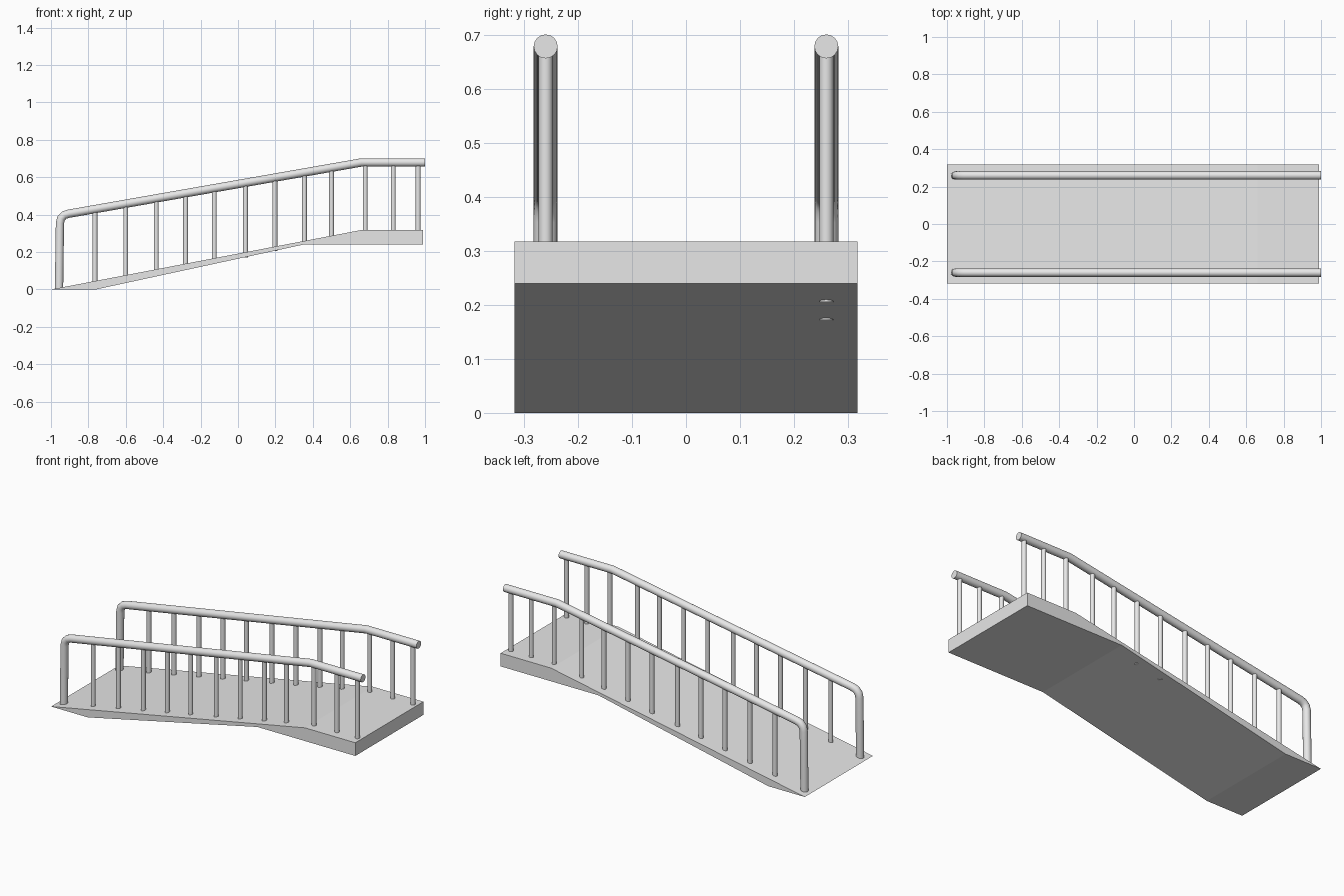
import bpy
import bmesh
from mathutils import Vector

cube = bpy.data.objects.get("Cube")
if cube:
    bpy.data.objects.remove(cube, do_unlink=True)

HALF_WIDTH = 0.318
RAIL_Y = 0.26
RAIL_RADIUS = 0.0222
BALUSTER_RADIUS = 0.013

grey = bpy.data.materials.new("light_grey")
grey.use_nodes = True
colour = (0.8, 0.8, 0.8, 1)
grey.diffuse_color = colour
grey.node_tree.nodes["Principled BSDF"].inputs["Base Color"].default_value = colour


def height_on(points, x):
    """Height of a broken line at x."""
    for (x0, z0), (x1, z1) in zip(points, points[1:]):
        if x0 <= x <= x1:
            return z0 + (z1 - z0) * (x - x0) / (x1 - x0)
    return points[-1][1]


def finish(obj, smooth):
    obj.data.materials.append(grey)
    bpy.ops.object.select_all(action="DESELECT")
    obj.select_set(True)
    bpy.context.view_layer.objects.active = obj
    if smooth:
        bpy.ops.object.shade_smooth_by_angle(angle=0.7)


# Deck: side profile extruded across the width
deck_top = [(-1, 0), (0.66, 0.318), (0.99, 0.318)]
deck_bottom = [(-1, 0), (-0.76, 0), (0.35, 0.24), (0.99, 0.24)]
bm = bmesh.new()
outline = deck_bottom + deck_top[:0:-1]
face = bm.faces.new([bm.verts.new((x, -HALF_WIDTH, z)) for x, z in outline])
ext = bmesh.ops.extrude_face_region(bm, geom=[face])
verts = [g for g in ext["geom"] if isinstance(g, bmesh.types.BMVert)]
bmesh.ops.translate(bm, verts=verts, vec=Vector((0, 2 * HALF_WIDTH, 0)))
bmesh.ops.recalc_face_normals(bm, faces=bm.faces)
mesh = bpy.data.meshes.new("ramp_deck")
bm.to_mesh(mesh)
bm.free()
deck = bpy.data.objects.new("ramp_deck", mesh)
bpy.context.collection.objects.link(deck)
finish(deck, False)

# Handrail line: end post, rounded bend, slope, level run
slope = [(-0.905, 0.405), (0.66, 0.679), (1, 0.679)]
rail_path = [(-0.957, 0.002), (-0.952, 0.355), (-0.946, 0.38), (-0.93, 0.397)] + slope
baluster_x = [-0.765, -0.6, -0.437, -0.28, -0.127, 0.04,
              0.197, 0.355, 0.5, 0.68, 0.83, 0.963]


def handrail(name, y):
    curve = bpy.data.curves.new(name, "CURVE")
    curve.dimensions = "3D"
    curve.bevel_depth = RAIL_RADIUS
    curve.bevel_resolution = 6
    curve.use_fill_caps = True
    spline = curve.splines.new("POLY")
    spline.points.add(len(rail_path) - 1)
    for point, (x, z) in zip(spline.points, rail_path):
        point.co = (x, y, z, 1)
    obj = bpy.data.objects.new(name, curve)
    bpy.context.collection.objects.link(obj)
    bpy.ops.object.select_all(action="DESELECT")
    obj.select_set(True)
    bpy.context.view_layer.objects.active = obj
    bpy.ops.object.convert(target="MESH")
    finish(bpy.context.view_layer.objects.active, True)


def baluster(name, x, y, bottom):
    top = height_on(slope, x)
    bpy.ops.mesh.primitive_cylinder_add(
        vertices=20, radius=BALUSTER_RADIUS, depth=top - bottom,
        location=(x, y, (top + bottom) / 2))
    obj = bpy.context.object
    obj.name = name
    finish(obj, True)


for side, y in (("right", -RAIL_Y), ("left", RAIL_Y)):
    handrail(side + "_handrail", y)
    for i, x in enumerate(baluster_x):
        bottom = height_on(deck_top, x) - 0.012
        # Two balusters on the left side reach just through the deck
        if side == "left" and i in (5, 6):
            bottom = height_on(deck_bottom, x) - 0.001
        baluster(f"{side}_baluster_{i + 1}", x, y, bottom)
